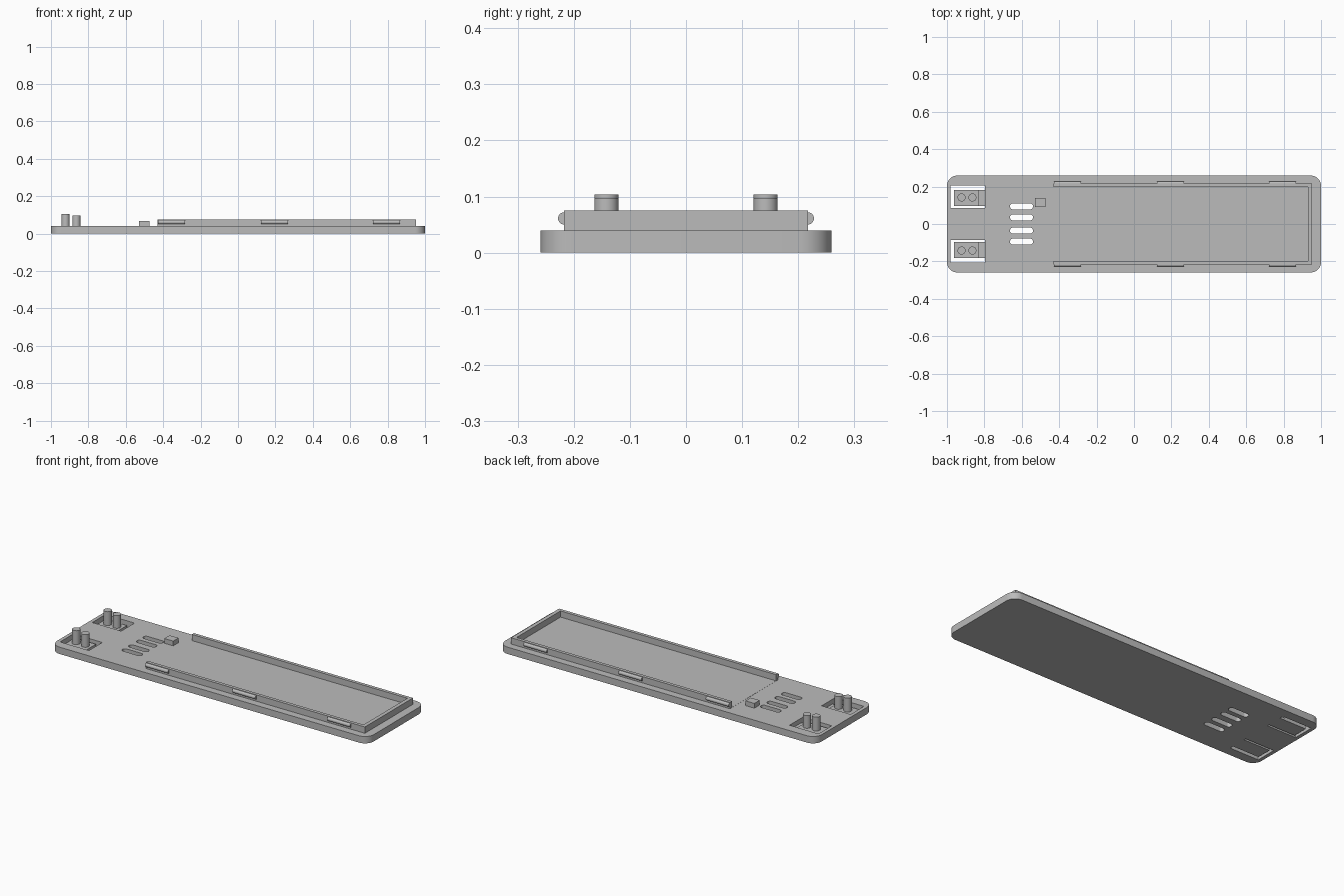
import bpy, bmesh, math
from mathutils import Matrix

cube = bpy.data.objects.get("Cube")
if cube:
    bpy.data.objects.remove(cube, do_unlink=True)

grey = bpy.data.materials.new("grey plastic")
grey.use_nodes = True
COLOUR = (0.5, 0.5, 0.5, 1)
grey.diffuse_color = COLOUR
grey.node_tree.nodes["Principled BSDF"].inputs["Base Color"].default_value = COLOUR

TOP = 0.039          # top of the base plate
WALL_TOP = 0.075     # top of the raised rim


def finish(obj):
    obj.data.materials.clear()
    obj.data.materials.append(grey)
    bpy.ops.object.select_all(action='DESELECT')
    obj.select_set(True)
    bpy.context.view_layer.objects.active = obj
    bpy.ops.object.shade_smooth_by_angle(angle=math.radians(30))
    return obj


def mesh_object(name, bm):
    bmesh.ops.recalc_face_normals(bm, faces=bm.faces)
    mesh = bpy.data.meshes.new(name)
    bm.to_mesh(mesh)
    bm.free()
    obj = bpy.data.objects.new(name, mesh)
    bpy.context.collection.objects.link(obj)
    return finish(obj)


def extrude(name, points, direction):
    """Solid made by sweeping a closed 3D outline along a direction."""
    bm = bmesh.new()
    face = bm.faces.new([bm.verts.new(p) for p in points])
    swept = bmesh.ops.extrude_face_region(bm, geom=[face], use_keep_orig=True)
    verts = [g for g in swept["geom"] if isinstance(g, bmesh.types.BMVert)]
    bmesh.ops.translate(bm, verts=verts, vec=direction)
    return mesh_object(name, bm)


def rect(x0, x1, y0, y1):
    return [(x0, y0), (x1, y0), (x1, y1), (x0, y1)]


def prism(name, outline, z0, z1):
    return extrude(name, [(x, y, z0) for x, y in outline], (0, 0, z1 - z0))


def cylinder(name, radius, depth, matrix):
    bm = bmesh.new()
    bmesh.ops.create_cone(bm, cap_ends=True, segments=32, radius1=radius,
                          radius2=radius, depth=depth, matrix=matrix)
    return mesh_object(name, bm)


def rounded(x0, x1, y0, y1, r, steps=8):
    corners = [(x1 - r, y1 - r), (x0 + r, y1 - r), (x0 + r, y0 + r), (x1 - r, y0 + r)]
    pts = []
    for quarter, (cx, cy) in enumerate(corners):
        for i in range(steps + 1):
            a = (quarter + i / steps) * math.pi / 2
            pts.append((cx + r * math.cos(a), cy + r * math.sin(a)))
    return pts


# Base plate: rounded outline with vent slots and button openings as holes
loops = [rounded(-1, 1, -0.259, 0.259, 0.055)]
for y in (-0.094, -0.035, 0.035, 0.094):
    loops.append(rounded(-0.663, -0.54, y - 0.016, y + 0.016, 0.0155))
for side in (-1, 1):
    ys = sorted((side * 0.085, side * 0.205))
    loops.append(rect(-0.98, -0.797, *ys))

curve = bpy.data.curves.new("base_plate", 'CURVE')
curve.dimensions = '2D'
curve.fill_mode = 'BOTH'
curve.extrude = TOP / 2
for loop in loops:
    spline = curve.splines.new('POLY')
    spline.points.add(len(loop) - 1)
    for point, (x, y) in zip(spline.points, loop):
        point.co = (x, y, 0, 1)
    spline.use_cyclic_u = True
plate_curve = bpy.data.objects.new("plate_outline", curve)
bpy.context.collection.objects.link(plate_curve)
bpy.context.view_layer.update()
plate_mesh = bpy.data.meshes.new_from_object(
    plate_curve.evaluated_get(bpy.context.evaluated_depsgraph_get()))
bpy.data.objects.remove(plate_curve, do_unlink=True)
bm = bmesh.new()
bm.from_mesh(plate_mesh)
bmesh.ops.remove_doubles(bm, verts=bm.verts, dist=0.0001)
bmesh.ops.translate(bm, verts=bm.verts, vec=(0, 0, TOP / 2))
mesh_object("base_plate", bm)
bpy.data.meshes.remove(plate_mesh)

# Raised rim, open at the button end
prism("tray_rim", [(-0.43, -0.217), (0.953, -0.217), (0.953, 0.217), (-0.43, 0.217),
                   (-0.43, 0.198), (0.931, 0.198), (0.931, -0.198), (-0.43, -0.198)],
      TOP, WALL_TOP)
prism("tray_floor", rect(-0.43, 0.931, -0.198, 0.198), TOP - 0.001, TOP + 0.0008)

# Sensor block beside the vents
prism("sensor_block", rect(-0.529, -0.473, 0.091, 0.139), TOP, 0.066)

for side, label in ((-1, "right"), (1, "left")):
    # Round snap ridges along the outside of the rim
    for i, x in enumerate((-0.356, 0.195, 0.794)):
        place = Matrix.Translation((x, side * 0.217, 0.061)) @ Matrix.Rotation(math.pi / 2, 4, 'Y')
        cylinder(f"{label}_snap_ridge_{i + 1}", 0.011, 0.145, place)

    # Flexible button tongue with a thin hinge strip
    profile = [(-0.963, 0), (-0.797, 0), (-0.797, 0.012),
               (-0.829, 0.012), (-0.829, 0.025), (-0.963, 0.025)]
    extrude(f"{label}_button_tongue", [(x, side * 0.097, z) for x, z in profile],
            (0, side * 0.086, 0))

    # Two button pegs on each tongue
    for part, x, top in (("outer", -0.922, 0.104), ("inner", -0.864, 0.097)):
        base = 0.02
        cylinder(f"{label}_{part}_peg", 0.0215, top - base,
                 Matrix.Translation((x, side * 0.142, (top + base) / 2)))
